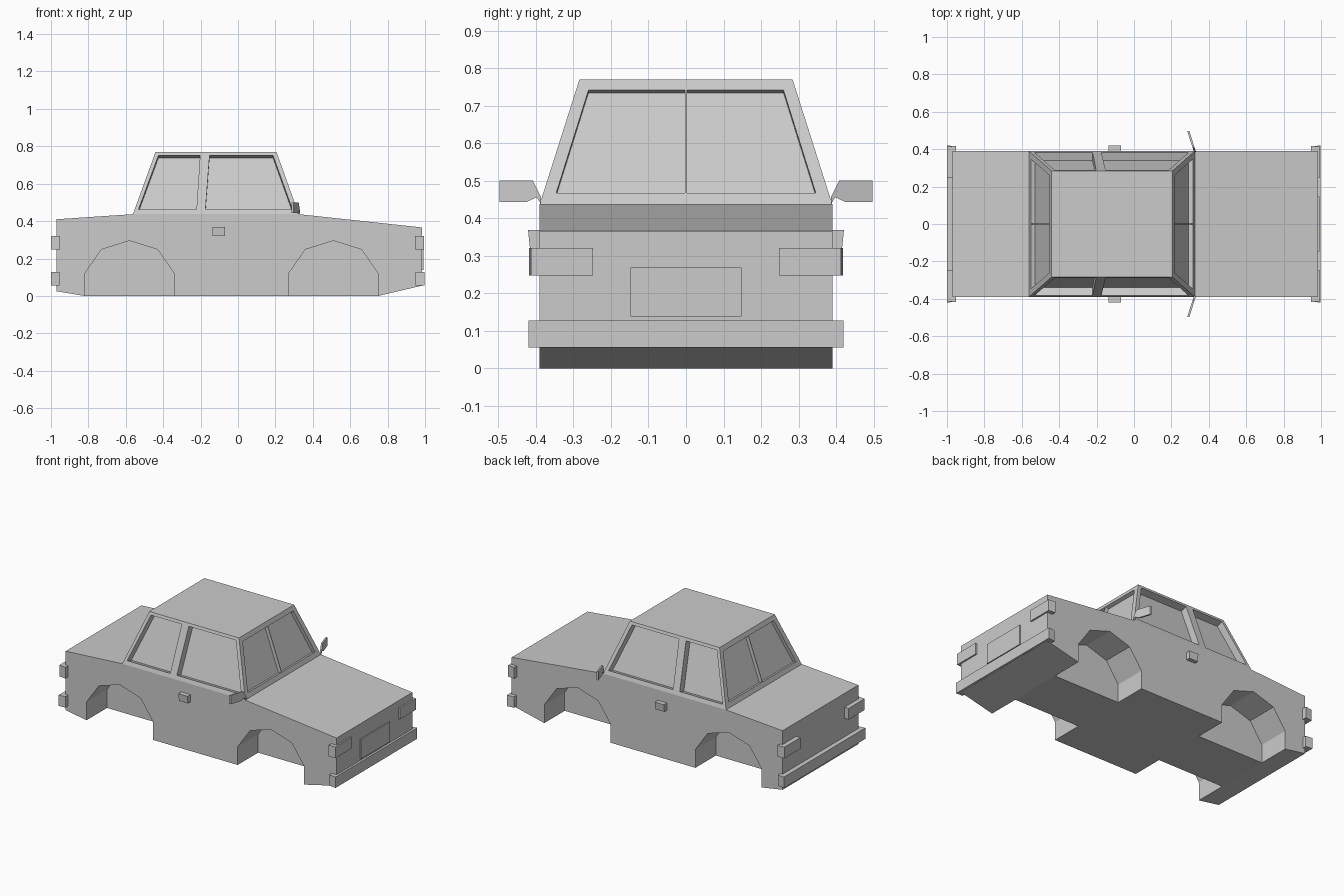
import bpy
import bmesh
from mathutils import Vector

old = bpy.data.objects.get("Cube")
if old:
    bpy.data.objects.remove(old, do_unlink=True)

grey = bpy.data.materials.new("plain grey")
grey.use_nodes = True
grey.diffuse_color = (0.6, 0.6, 0.6, 1)
grey.node_tree.nodes["Principled BSDF"].inputs["Base Color"].default_value = (0.6, 0.6, 0.6, 1)


def loft(name, ring_a, ring_b):
    """Closed solid between two matching outlines."""
    bm = bmesh.new()
    a = [bm.verts.new(p) for p in ring_a]
    b = [bm.verts.new(p) for p in ring_b]
    bm.faces.new(a)
    bm.faces.new(b)
    for i in range(len(a)):
        j = (i + 1) % len(a)
        bm.faces.new((a[i], a[j], b[j], b[i]))
    bmesh.ops.recalc_face_normals(bm, faces=bm.faces)
    mesh = bpy.data.meshes.new(name)
    bm.to_mesh(mesh)
    bm.free()
    mesh.materials.append(grey)
    obj = bpy.data.objects.new(name, mesh)
    bpy.context.collection.objects.link(obj)
    return obj


def side_prism(name, outline, y0, y1):
    """Extrude an x-z outline across the width."""
    return loft(name, [(x, y0, z) for x, z in outline], [(x, y1, z) for x, z in outline])


def plan_prism(name, outline, z0, z1):
    """Extrude an x-y outline upwards."""
    return loft(name, [(x, y, z0) for x, y in outline], [(x, y, z1) for x, y in outline])


def cut(target, cutter):
    mod = target.modifiers.new("cut", 'BOOLEAN')
    mod.operation = 'DIFFERENCE'
    mod.solver = 'EXACT'
    mod.object = cutter
    with bpy.context.temp_override(object=target, active_object=target):
        bpy.ops.object.modifier_apply(modifier=mod.name)
    bpy.data.objects.remove(cutter, do_unlink=True)


# Lower body with four wheel arches
W = 0.39
BELT, ROOF = 0.437, 0.77
body = side_prism("body", [(-0.97, 0.025), (-0.82, 0), (0.75, 0), (0.984, 0.055), (0.984, 0.366),
                           (0.325, BELT), (-0.562, BELT), (-0.97, 0.41)], -W, W)
arch = [(-0.239, -0.1), (-0.239, 0.12), (-0.15, 0.248), (0, 0.295),
        (0.15, 0.248), (0.239, 0.12), (0.239, -0.1)]
for centre in (-0.58, 0.51):
    for s in (-1, 1):
        cut(body, side_prism("arch_cutter", [(centre + x, z) for x, z in arch], s * 0.18, s * 0.5))


# Cabin with sunken windows
def rect(x0, x1, y, z):
    return [(x0, -y, z), (x1, -y, z), (x1, y, z), (x0, y, z)]


cabin = loft("cabin", rect(-0.562, 0.325, W, BELT), rect(-0.441, 0.206, 0.284, ROOF))


def lerp_z(low, high, z):
    return low + (high - low) * (z - BELT) / (ROOF - BELT)


def sink_window(points, outward, depth):
    p = [Vector(q) for q in points]
    n = (p[1] - p[0]).cross(p[2] - p[0]).normalized()
    if n.dot(Vector(outward)) < 0:
        n = -n
    cut(cabin, loft("window_cutter", [q + n * 0.05 for q in p], [q - n * depth for q in p]))


side_windows = [[(-0.532, 0.462), (-0.222, 0.462), (-0.203, 0.752), (-0.425, 0.752)],
                [(-0.174, 0.462), (0.291, 0.462), (0.187, 0.752), (-0.152, 0.752)]]
end_half = [(0.002, 0.467), (0.346, 0.467), (0.26, 0.741), (0.002, 0.741)]
for s in (-1, 1):
    for outline in side_windows:
        sink_window([(x, s * lerp_z(W, 0.284, z), z) for x, z in outline], (0, s, 0), 0.045)
    # Windscreen and rear screen, split by a thin centre fin
    for low, high, way in ((0.325, 0.206, 1), (-0.562, -0.441, -1)):
        sink_window([(lerp_z(low, high, z), s * y, z) for y, z in end_half], (way, 0, 0), 0.023)

# Bumpers wrapping round the corners
for name, face, tip, back in (("front_bumper", 0.98, 0.998, 0.95), ("rear_bumper", -0.965, -1.0, -0.954)):
    plan_prism(name, [(tip, -0.42), (tip, 0.42), (back, 0.415), (back, 0.385), (face, 0.385),
                      (face, -0.385), (back, -0.385), (back, -0.415)], 0.056, 0.127)

# Corner lamps, handles and mirrors on both sides
mirror = [(0.386, 0.437), (0.386, 0.456), (0.408, 0.5), (0.497, 0.5),
          (0.497, 0.443), (0.425, 0.443), (0.398, 0.456)]
for s, side in ((-1, "near"), (1, "far")):
    for name, face, tip, back in (("front_lamp_", 0.98, 0.994, 0.947), ("rear_lamp_", -0.965, -1.0, -0.952)):
        plan_prism(name + side, [(tip, s * 0.248), (tip, s * 0.413), (back, s * 0.418), (back, s * 0.385),
                                 (face, s * 0.385), (face, s * 0.248)], 0.247, 0.32)
    loft("door_handle_" + side,
         [(x, s * y, 0.32) for x, y in ((-0.135, W), (-0.07, W), (-0.07, 0.416), (-0.135, 0.416))],
         [(x, s * y, 0.368) for x, y in ((-0.135, W), (-0.07, W), (-0.07, 0.421), (-0.135, 0.421))])
    rings = [[(0.325 + off - 0.32 * (y - W), s * y, z) for y, z in mirror] for off in (-0.006, 0.005)]
    loft("door_mirror_" + side, *rings)

# Number plate panel
side_prism("front_plate", [(0.98, 0.138), (0.991, 0.138), (0.991, 0.268), (0.98, 0.268)], -0.148, 0.148)
